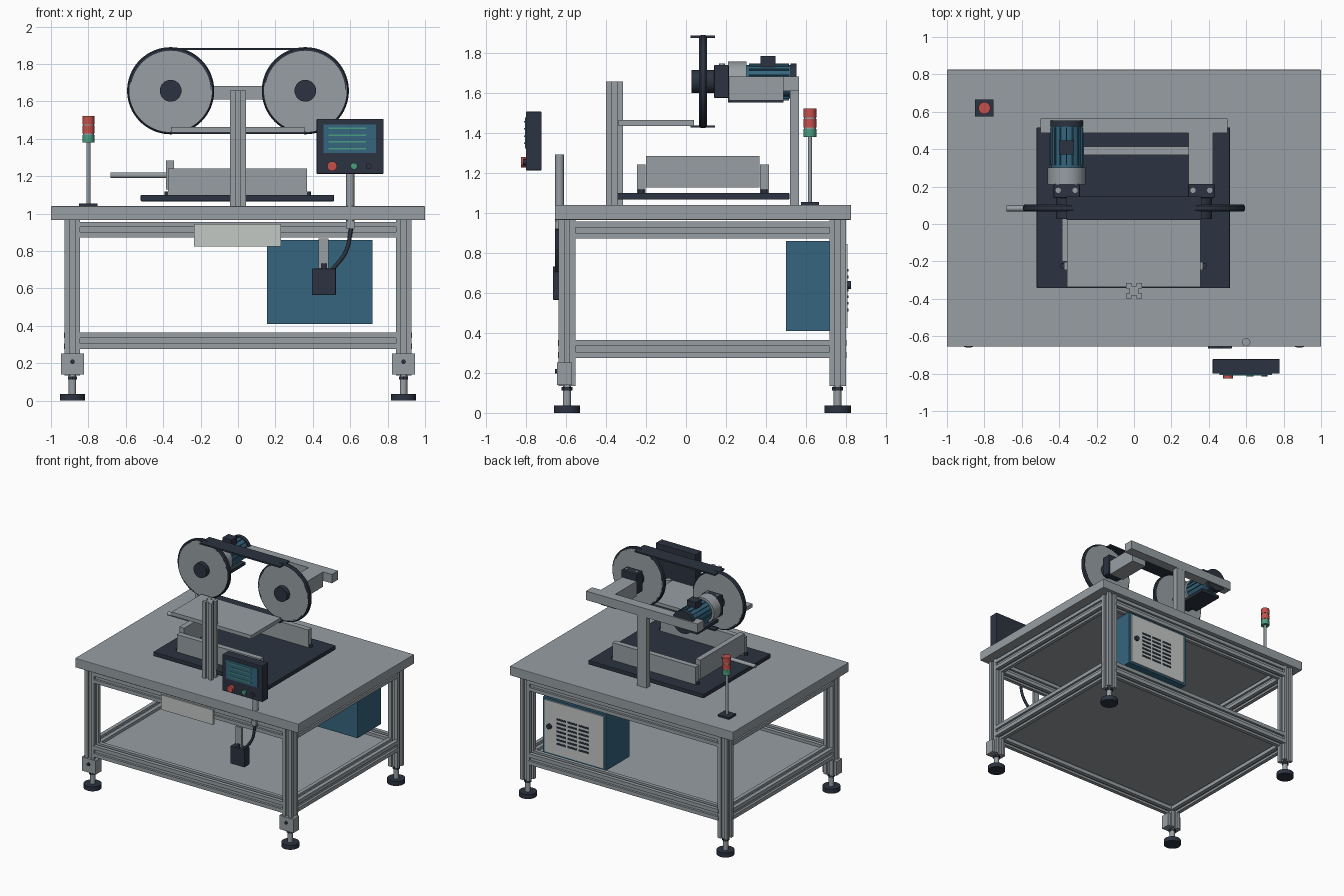
import bpy, bmesh, math
from mathutils import Vector, Matrix

if "Cube" in bpy.data.objects:
    bpy.data.objects.remove(bpy.data.objects["Cube"], do_unlink=True)


def material(name, r, g, b):
    m = bpy.data.materials.new(name)
    m.use_nodes = True
    m.diffuse_color = (r, g, b, 1)
    m.node_tree.nodes["Principled BSDF"].inputs["Base Color"].default_value = (r, g, b, 1)
    return m


GREY = material("aluminium grey", 0.31, 0.345, 0.37)
DARK = material("dark slate", 0.025, 0.033, 0.052)
BLUE = material("petrol blue", 0.035, 0.13, 0.21)
WHITE = material("off white", 0.55, 0.58, 0.56)
RED = material("signal red", 0.56, 0.08, 0.07)
GREEN = material("signal green", 0.07, 0.34, 0.22)

ALIGN = {"x": Matrix.Rotation(math.pi / 2, 4, "Y"),
         "y": Matrix.Rotation(-math.pi / 2, 4, "X"),
         "z": Matrix.Identity(4)}


def finish(name, bm, mat, smooth=False):
    bmesh.ops.recalc_face_normals(bm, faces=bm.faces)
    mesh = bpy.data.meshes.new(name)
    bm.to_mesh(mesh)
    bm.free()
    mesh.materials.append(mat)
    ob = bpy.data.objects.new(name, mesh)
    bpy.context.collection.objects.link(ob)
    if smooth:
        bpy.ops.object.select_all(action="DESELECT")
        ob.select_set(True)
        bpy.context.view_layer.objects.active = ob
        bpy.ops.object.shade_smooth_by_angle(angle=math.radians(35))
    return ob


def box(name, x, y, z, mat, bevel=0):
    """Box from (min, max) pairs."""
    bm = bmesh.new()
    bmesh.ops.create_cube(bm, size=1)
    for v in bm.verts:
        v.co = [r[0] if c < 0 else r[1] for c, r in zip(v.co, (x, y, z))]
    ob = finish(name, bm, mat)
    if bevel:
        mod = ob.modifiers.new("bevel", "BEVEL")
        mod.width, mod.segments = bevel, 2
    return ob


def rod(name, axis, center, span, r, mat, sides=32):
    """Cylinder along an axis; center gives the other two coordinates."""
    pos = list(center)
    i = "xyz".index(axis)
    pos.insert(i, sum(span) / 2)
    bm = bmesh.new()
    bmesh.ops.create_cone(bm, cap_ends=True, segments=sides, radius1=r, radius2=r,
                          depth=span[1] - span[0],
                          matrix=Matrix.Translation(pos) @ ALIGN[axis])
    return finish(name, bm, mat, sides > 8)


def slotted_beam(name, axis, center, span, w, mat=GREY):
    """Extruded square profile with a slot in each side."""
    h, s, d = w / 2, w * 0.16, w * 0.2
    side = [(-h, -h), (-s, -h), (-s, d - h), (s, d - h), (s, -h)]
    pos = list(center)
    pos.insert("xyz".index(axis), span[0])
    bm = bmesh.new()
    ring = []
    for q in range(4):
        turn = Matrix.Rotation(q * math.pi / 2, 3, "Z")
        ring += [bm.verts.new(turn @ Vector((a, b, 0))) for a, b in side]
    face = bm.faces.new(ring)
    ext = bmesh.ops.extrude_face_region(bm, geom=[face])
    for v in ext["geom"]:
        if isinstance(v, bmesh.types.BMVert):
            v.co.z += span[1] - span[0]
    bm.transform(Matrix.Translation(pos) @ ALIGN[axis])
    return finish(name, bm, mat)


# Bench: top, shelf, frame and feet
FRONT, BACK, SIDE = -0.595, 0.758, 0.885
box("bench_top", (-1, 1), (-0.655, 0.825), (0.965, 1.04), GREY, 0.004)
box("lower_shelf", (-0.87, 0.87), (-0.58, 0.74), (0.322, 0.342), GREY)
for level, z in (("lower", 0.32), ("upper", 0.914)):
    for where, y in (("front", FRONT), ("back", BACK)):
        slotted_beam(f"{level}_{where}_rail", "x", (y, z), (-0.85, 0.85), 0.085 if z > 0.5 else 0.09)
    for where, x in (("right", -SIDE), ("left", SIDE)):
        slotted_beam(f"{level}_{where}_rail", "y", (x, z), (-0.56, 0.72), 0.085 if z > 0.5 else 0.09)
for sx, x in (("right", -SIDE), ("left", SIDE)):
    for sy, y in (("front", FRONT), ("back", BACK)):
        tag = f"{sy}_{sx}"
        slotted_beam(tag + "_leg", "z", (x, y), (0.135, 0.965), 0.083)
        rod(tag + "_foot_pad", "z", (x, y), (0, 0.036), 0.066, DARK)
        rod(tag + "_foot_stud", "z", (x, y), (0.036, 0.135), 0.02, GREY)
        rod(tag + "_foot_nut", "z", (x, y), (0.112, 0.13), 0.028, DARK, 6)
    box(f"{sx}_foot_bracket", (x - 0.062, x + 0.062), (-0.645, -0.57), (0.14, 0.252), GREY)
    rod(f"{sx}_bracket_bolt", "y", (x, 0.208), (-0.655, -0.64), 0.012, DARK)

# Front plate under the bench edge
box("front_plate", (-0.235, 0.23), (-0.648, -0.63), (0.825, 0.945), WHITE)

# Electrical cabinet with vented door at the back
box("cabinet", (0.155, 0.72), (0.5, 0.8), (0.41, 0.86), BLUE)
box("cabinet_door", (0.175, 0.7), (0.8, 0.808), (0.425, 0.845), WHITE)
rod("door_lock", "y", (0.655, 0.64), (0.808, 0.825), 0.02, DARK)
for i in range(7):
    z = 0.515 + i * 0.033
    for x in (0.35, 0.45, 0.55):
        box("door_vent", (x - 0.042, x + 0.042), (0.807, 0.812), (z - 0.007, z + 0.007), DARK)

# Base plate and part guide
box("base_plate", (-0.52, 0.513), (-0.343, 0.517), (1.066, 1.1), DARK, 0.004)
for where, y in (("front", -0.224), ("back", 0.392)):
    box(where + "_guide_wall", (-0.375, 0.37), (y - 0.022, y + 0.022), (1.1, 1.242), GREY)
    for x in (-0.378, 0.373):
        rod("guide_bolt", "z", (x, y), (1.1, 1.118), 0.016, DARK)
box("pusher_plate", (-0.385, -0.342), (-0.2, 0.367), (1.128, 1.284), GREY)
rod("pusher_rod", "x", (0.083, 1.205), (-0.683, -0.335), 0.015, GREY)

# Front column and infeed table
slotted_beam("front_column", "z", (0, -0.357), (1.04, 1.657), 0.084)
box("infeed_table", (-0.357, 0.355), (-0.338, 0.04), (1.434, 1.464), GREY)

# Rear column, cross beam and support arm
box("rear_column", (-0.042, 0.042), (0.52, 0.564), (1.04, 1.612), GREY)
box("cross_beam", (-0.5, 0.5), (0.486, 0.565), (1.61, 1.682), GREY)
box("support_arm", (0.292, 0.422), (0.215, 0.487), (1.562, 1.682), GREY)

# Band wheels, hubs, bearing blocks and band
WHEEL_Z, WHEEL_Y = 1.657, 0.085
for name, x in (("right", -0.36), ("left", 0.36)):
    rod(name + "_wheel_disc", "y", (x, WHEEL_Z), (0.066, 0.104), 0.221, GREY, 64)
    bm = bmesh.new()
    section = [(0.214, -0.019), (0.226, -0.019), (0.233, -0.01),
               (0.233, 0.01), (0.226, 0.019), (0.214, 0.019)]
    ring = [bm.verts.new((x + r, WHEEL_Y + dy, WHEEL_Z)) for r, dy in section]
    edges = [bm.edges.new((ring[i - 1], ring[i])) for i in range(len(ring))]
    bmesh.ops.spin(bm, geom=ring + edges, cent=(x, WHEEL_Y, WHEEL_Z), axis=(0, 1, 0),
                   angle=math.tau, steps=64, use_merge=True)
    bmesh.ops.remove_doubles(bm, verts=bm.verts, dist=0.0005)
    finish(name + "_wheel_rim", bm, DARK, True)
    rod(name + "_wheel_hub", "y", (x, WHEEL_Z), (0.028, 0.145), 0.058, DARK)
    box(name + "_bearing_block", (x - 0.07, x + 0.07), (0.14, 0.215), (1.575, 1.74), DARK, 0.005)
    for dx in (-0.045, 0.045):
        rod(name + "_block_bolt", "z", (x + dx, 0.18), (1.738, 1.746), 0.014, GREY)
for name, z in (("upper", 1.88), ("lower", 1.432)):
    box(name + "_band", (-0.36, 0.36), (0.022, 0.146), (z - 0.006, z + 0.006), DARK)

# Drive motor
MX, MZ = -0.36, 1.655
rod("motor_adapter", "y", (MX, MZ), (0.21, 0.302), 0.102, GREY)
rod("motor_body", "y", (MX, MZ), (0.3, 0.525), 0.084, BLUE)
for i in range(16):
    a = math.tau * i / 16
    fin = box("motor_fin", (-0.003, 0.003), (0.315, 0.515), (0.08, 0.092), BLUE)
    fin.matrix_world = Matrix.Translation((MX, 0, MZ)) @ Matrix.Rotation(a, 4, "Y")
rod("motor_fan_cover", "y", (MX, MZ), (0.522, 0.553), 0.092, DARK)
box("motor_terminal_box", (MX - 0.04, MX + 0.04), (0.372, 0.447), (1.72, 1.784), DARK)
box("motor_base", (MX - 0.085, MX + 0.085), (0.22, 0.488), (1.552, 1.575), DARK)

# Control panel with screen and buttons
box("panel_housing", (0.42, 0.778), (-0.8, -0.722), (1.213, 1.506), DARK, 0.004)
box("panel_screen", (0.457, 0.738), (-0.806, -0.8), (1.323, 1.477), BLUE)
for i, end in enumerate((0.685, 0.685, 0.685, 0.685)):
    z = 1.456 - i * 0.036
    box("screen_line", (0.485, end), (-0.809, -0.805), (z - 0.004, z + 0.004), GREEN)
for name, x, r, mat in (("stop_button", 0.503, 0.026, RED),
                        ("start_button", 0.62, 0.018, GREEN),
                        ("mode_button", 0.698, 0.015, DARK)):
    rod(name, "y", (x, 1.254), (-0.825 if mat == RED else -0.815, -0.798), r, mat)

# Panel pole, cable and pedal box
rod("panel_pole", "z", (0.6, -0.632), (0.92, 1.292), 0.022, GREY)
box("pole_clamp", (0.578, 0.622), (-0.655, -0.61), (0.92, 0.96), GREY)
box("pedal_bracket", (0.43, 0.483), (-0.645, -0.625), (0.7, 0.868), GREY)
box("pedal_box", (0.395, 0.523), (-0.666, -0.6), (0.565, 0.706), DARK, 0.004)
rod("cable_gland", "z", (0.459, -0.652), (0.7, 0.732), 0.013, DARK)
curve = bpy.data.curves.new("panel_cable", "CURVE")
curve.dimensions = "3D"
curve.bevel_depth = 0.011
curve.bevel_resolution = 2
line = curve.splines.new("BEZIER")
path = [(0.605, 0.92), (0.578, 0.8), (0.505, 0.7)]
line.bezier_points.add(len(path) - 1)
for p, (x, z) in zip(line.bezier_points, path):
    p.co = (x, -0.645, z)
    p.handle_left_type = p.handle_right_type = "AUTO"
curve.materials.append(DARK)
bpy.context.collection.objects.link(bpy.data.objects.new("panel_cable", curve))

# Signal tower
TX, TY = -0.8, 0.62
box("tower_base", (TX - 0.05, TX + 0.05), (TY - 0.045, TY + 0.045), (1.04, 1.055), DARK)
rod("tower_pole", "z", (TX, TY), (1.05, 1.385), 0.011, GREY)
for name, low, high, mat in (("green_lamp", 1.38, 1.42, GREEN),
                             ("middle_red_lamp", 1.428, 1.47, RED),
                             ("top_red_lamp", 1.477, 1.523, RED)):
    rod(name, "z", (TX, TY), (low, high), 0.032, mat)
rod("lamp_spacers", "z", (TX, TY), (1.4, 1.5), 0.029, GREY)
